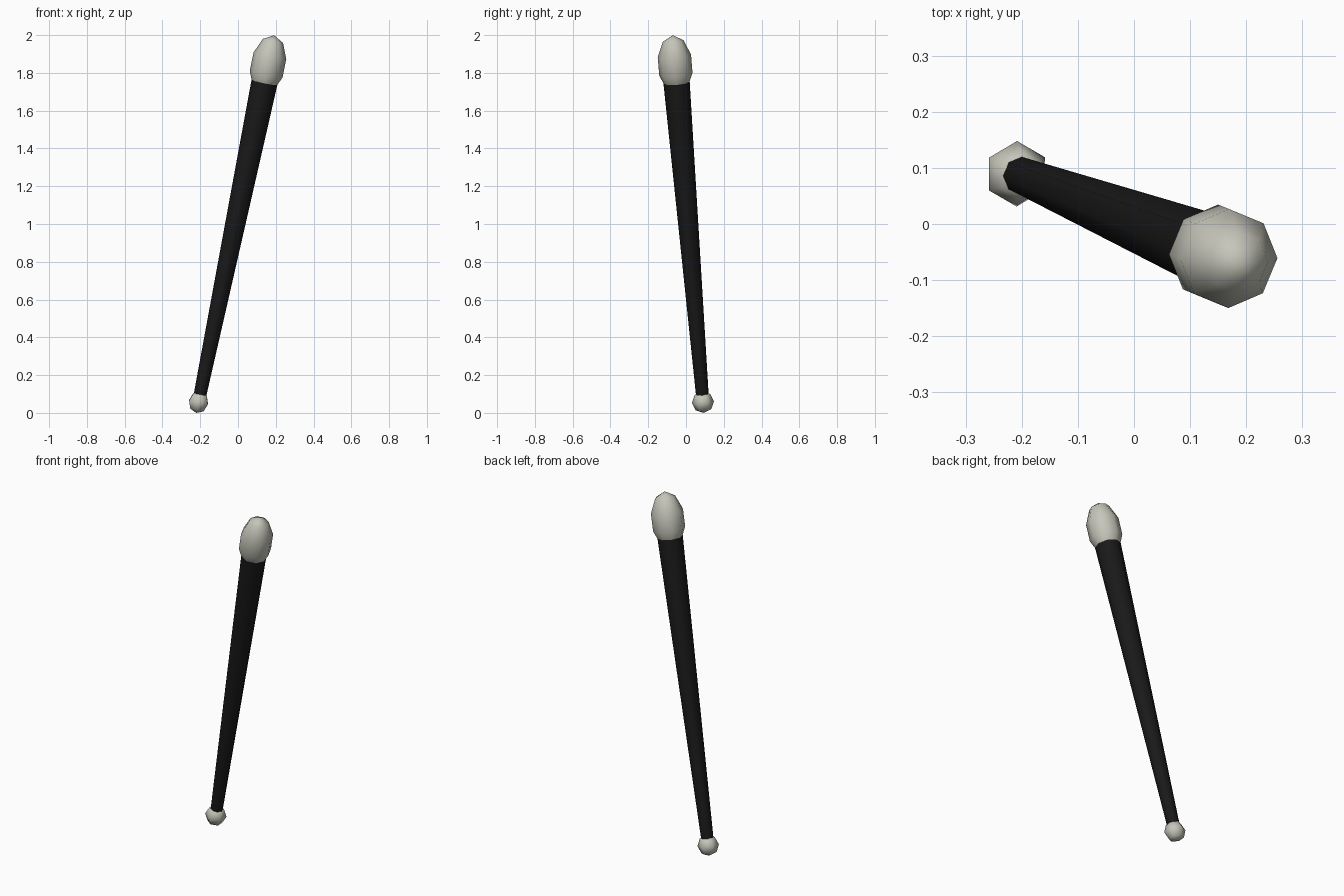
import bpy
from mathutils import Vector

if "Cube" in bpy.data.objects:
    bpy.data.objects.remove(bpy.data.objects["Cube"])

# Shared leaning axis: a point near the foot and one near the head
LOW = Vector((-0.2, 0.086, 0.1))
HIGH = Vector((0.14, -0.05, 1.75))
AXIS = (HIGH - LOW).normalized()
TILT = Vector((0, 0, 1)).rotation_difference(AXIS).to_euler()


def on_axis(z):
    return LOW + AXIS * ((z - LOW.z) / AXIS.z)


def material(name, colour):
    mat = bpy.data.materials.new(name)
    mat.diffuse_color = (*colour, 1)
    mat.use_nodes = True
    mat.node_tree.nodes["Principled BSDF"].inputs["Base Color"].default_value = mat.diffuse_color
    return mat


def finish(name, mat):
    obj = bpy.context.object
    obj.name = name
    obj.data.materials.append(mat)
    return obj


def knob(name, z, radius, half_length, segments, rings, mat):
    bpy.ops.mesh.primitive_uv_sphere_add(
        segments=segments, ring_count=rings, radius=1,
        location=on_axis(z), rotation=TILT)
    obj = finish(name, mat)
    obj.scale = (radius, radius, half_length)
    bpy.ops.object.shade_smooth()


pale = material("pale", (0.56, 0.56, 0.49))
black = material("black", (0.01, 0.01, 0.01))

# Tapered shaft, ends buried in the knobs
z0, z1 = 0.09, 1.765
bpy.ops.mesh.primitive_cone_add(
    vertices=8, radius1=0.0335, radius2=0.07,
    depth=(on_axis(z1) - on_axis(z0)).length,
    location=on_axis((z0 + z1) / 2), rotation=TILT)
finish("shaft", black)
bpy.ops.object.shade_smooth_by_angle(angle=1.0)

# Egg-shaped head and small foot ball
knob("head", 1.842, 0.093, 0.161, 8, 5, pale)
knob("foot_ball", 0.057, 0.0585, 0.0585, 6, 4, pale)
